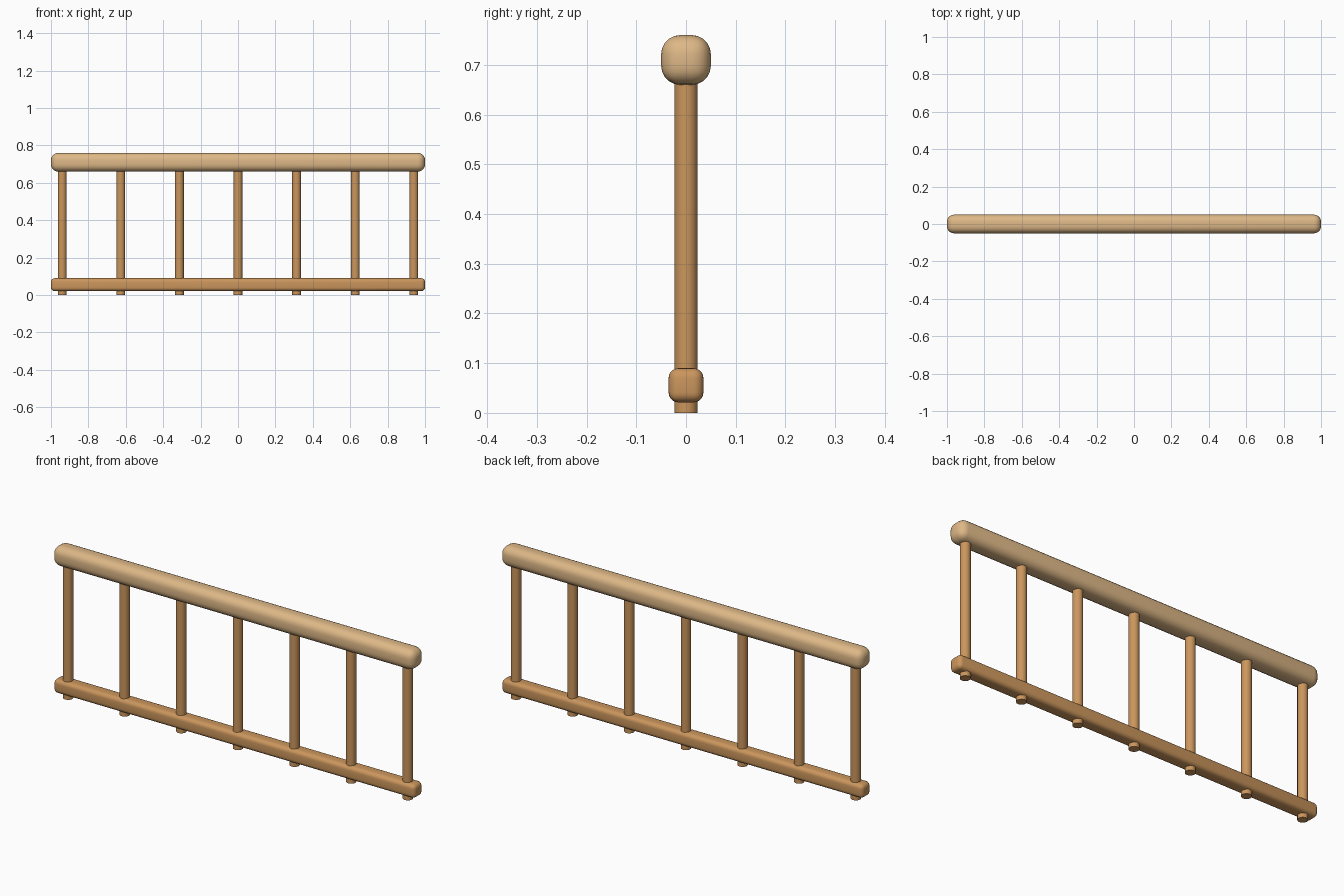
import bpy, math

if "Cube" in bpy.data.objects:
    bpy.data.objects.remove(bpy.data.objects["Cube"])


def material(name, rgb):
    m = bpy.data.materials.new(name)
    m.diffuse_color = (*rgb, 1)
    m.use_nodes = True
    m.node_tree.nodes["Principled BSDF"].inputs["Base Color"].default_value = m.diffuse_color
    return m


light_wood = material("light wood", (0.730, 0.479, 0.242))
warm_wood = material("warm wood", (0.597, 0.305, 0.109))


def finish(ob, name, mat):
    ob.name = name
    ob.data.materials.append(mat)
    bpy.ops.object.shade_smooth_by_angle(angle=math.radians(35))


def rail(name, z0, z1, width, bevel, mat):
    bpy.ops.mesh.primitive_cube_add(size=1, location=(0, 0, (z0 + z1) / 2))
    ob = bpy.context.object
    ob.scale = (2, width, z1 - z0)
    bpy.ops.object.transform_apply(location=False, rotation=False, scale=True)
    mod = ob.modifiers.new("rounded edges", 'BEVEL')
    mod.width = bevel
    mod.segments = 5
    bpy.ops.object.modifier_apply(modifier=mod.name)
    finish(ob, name, mat)


# Handrail and lower rail
rail("handrail", 0.66, 0.76, 0.10, 0.038, light_wood)
rail("lower_rail", 0.021, 0.09, 0.07, 0.02, warm_wood)

# Seven round balusters, poking out below the lower rail
POST_TOP = 0.68
for i in range(7):
    x = -0.94 + i * 1.88 / 6
    bpy.ops.mesh.primitive_cylinder_add(vertices=24, radius=0.0235, depth=POST_TOP,
                                        location=(x, 0, POST_TOP / 2))
    finish(bpy.context.object, f"baluster_{i + 1}", warm_wood)
